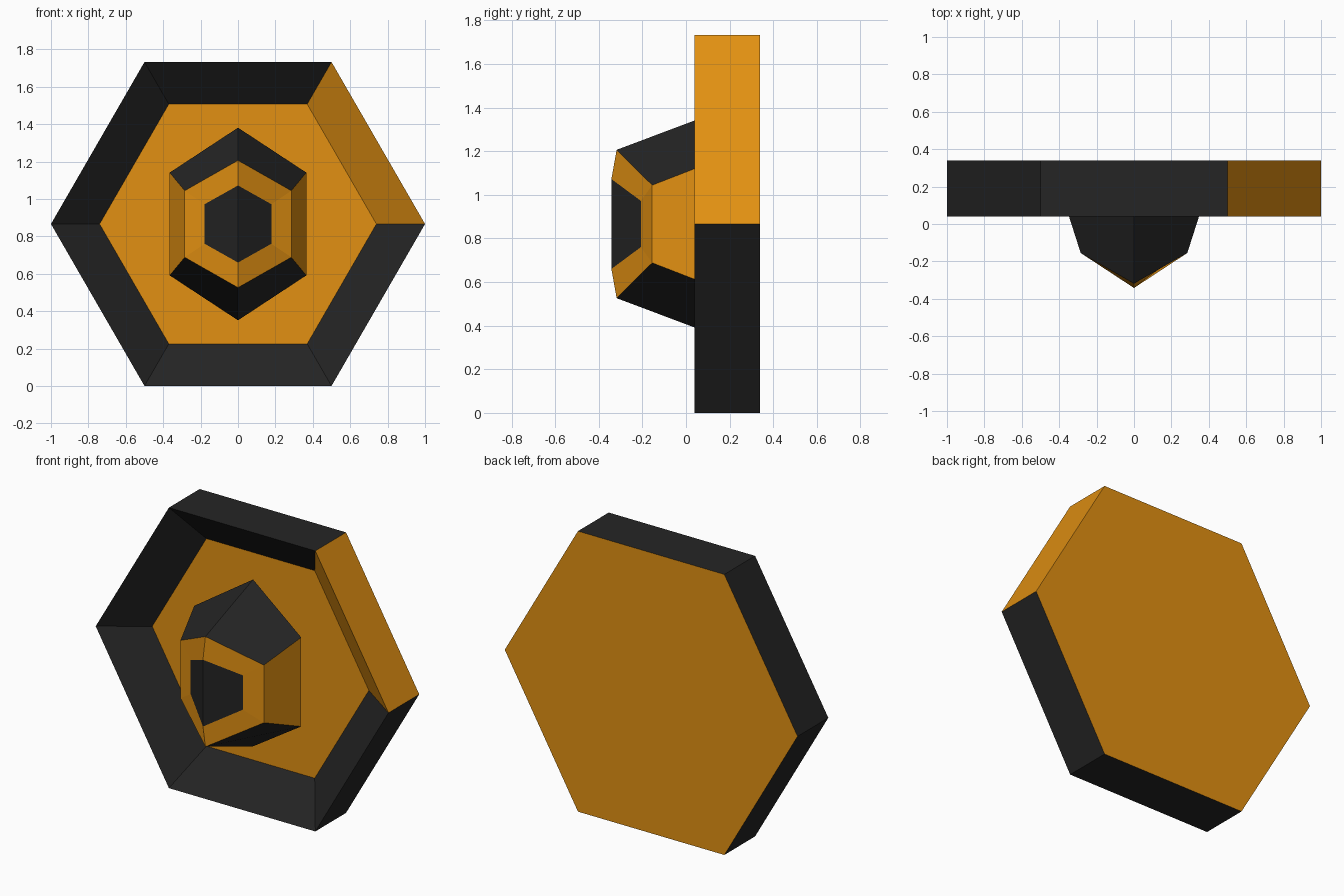
import bpy, bmesh, math

if "Cube" in bpy.data.objects:
    bpy.data.objects.remove(bpy.data.objects["Cube"])

CZ = math.sqrt(3) / 2  # height of the centre


def material(name, color):
    m = bpy.data.materials.new(name)
    m.diffuse_color = (*color, 1)
    m.use_nodes = True
    m.node_tree.nodes["Principled BSDF"].inputs["Base Color"].default_value = m.diffuse_color
    return m


orange = material("amber orange", (0.76, 0.28, 0.006))
black = material("charcoal black", (0.018, 0.018, 0.018))
ORANGE, BLACK = 0, 1


def loft(name, rings, band_color, cap_color, folded=False):
    """Join six-sided rings into a closed solid; band_color(band, side) picks the colour."""
    bm = bmesh.new()
    loops = [[bm.verts.new(p) for p in ring] for ring in rings]
    for b, (lo, hi) in enumerate(zip(loops, loops[1:])):
        for i in range(6):
            j = (i + 1) % 6
            f = bm.faces.new((lo[i], lo[j], hi[j], hi[i]))
            f.material_index = band_color(b, i)
    # End caps, creased down the middle when folded
    for loop, color in zip((loops[0], loops[-1]), cap_color):
        parts = [loop[:4], [loop[0]] + loop[3:]] if folded else [loop]
        for part in parts:
            bm.faces.new(part).material_index = color
    bmesh.ops.recalc_face_normals(bm, faces=bm.faces)
    me = bpy.data.meshes.new(name)
    bm.to_mesh(me)
    bm.free()
    me.materials.append(orange)
    me.materials.append(black)
    ob = bpy.data.objects.new(name, me)
    bpy.context.collection.objects.link(ob)
    return ob


def hexagon(r, y):
    return [(r * math.cos(math.radians(60 * i)), y,
             CZ + r * math.sin(math.radians(60 * i))) for i in range(6)]


def creased_hexagon(tip_z, tip_y, side_x, side_y, side_z):
    """Pointed-top hexagon folded along its vertical middle line."""
    return [(0, tip_y, CZ + tip_z), (side_x, side_y, CZ + side_z),
            (side_x, side_y, CZ - side_z), (0, tip_y, CZ - tip_z),
            (-side_x, side_y, CZ - side_z), (-side_x, side_y, CZ + side_z)]


# Hexagonal dish: black sides and sloped rim, one orange sector at upper right
loft("hexagonal_dish",
     [hexagon(1, 0.34), hexagon(1, 0.04), hexagon(0.74, 0.22)],
     lambda b, i: ORANGE if i == 0 else BLACK,
     (ORANGE, ORANGE))

# Faceted centre knob: black slopes above and below, orange ring, black front
loft("centre_knob",
     [creased_hexagon(0.515, 0.147, 0.365, 0.095, 0.275),
      creased_hexagon(0.34, -0.318, 0.285, -0.155, 0.178),
      creased_hexagon(0.206, -0.342, 0.178, -0.207, 0.106)],
     lambda b, i: BLACK if b == 0 and i % 3 != 1 else ORANGE,
     (ORANGE, BLACK), folded=True)
